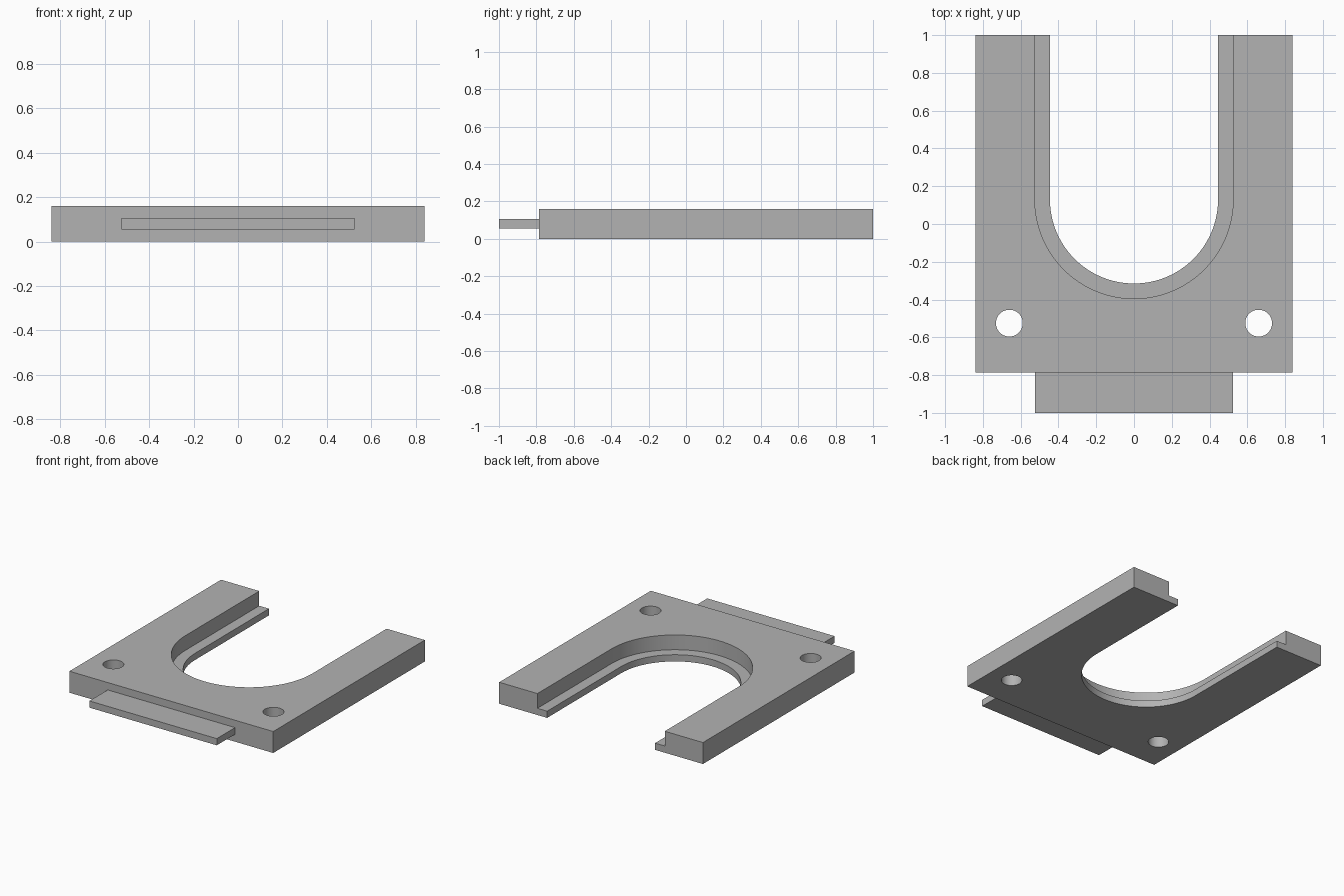
import bpy, bmesh, math

cube = bpy.data.objects.get("Cube")
if cube:
    bpy.data.objects.remove(cube, do_unlink=True)

grey = bpy.data.materials.new("plain grey")
grey.use_nodes = True
grey.diffuse_color = (0.45, 0.45, 0.45, 1)
grey.node_tree.nodes["Principled BSDF"].inputs["Base Color"].default_value = grey.diffuse_color

THICK, LEDGE = 0.16, 0.05
ARC_Y = 0.13


def prism(name, outline, z0, z1):
    """Extrude a flat outline from z0 to z1."""
    bm = bmesh.new()
    face = bm.faces.new([bm.verts.new((x, y, z0)) for x, y in outline])
    top = bmesh.ops.extrude_face_region(bm, geom=[face])["geom"]
    bmesh.ops.translate(bm, vec=(0, 0, z1 - z0),
                        verts=[v for v in top if isinstance(v, bmesh.types.BMVert)])
    bmesh.ops.recalc_face_normals(bm, faces=bm.faces)
    mesh = bpy.data.meshes.new(name)
    bm.to_mesh(mesh)
    bm.free()
    mesh.materials.append(grey)
    obj = bpy.data.objects.new(name, mesh)
    bpy.context.collection.objects.link(obj)
    return obj


def rectangle(half_width, y0, y1):
    return [(-half_width, y0), (half_width, y0), (half_width, y1), (-half_width, y1)]


def arc(cx, cy, r, start, sweep, steps):
    angles = [start + sweep * i / steps for i in range(steps + 1)]
    return [(cx + r * math.cos(a), cy + r * math.sin(a)) for a in angles]


def u_slot(r):
    """Rounded slot, open beyond the back of the plate."""
    return arc(0, ARC_Y, r, math.pi, math.pi, 64) + [(r, 1.2), (-r, 1.2)]


# Main plate and front tongue
plate = prism("fork_plate", rectangle(0.84, -0.785, 1), 0, THICK)
prism("front_tongue", rectangle(0.525, -1, -0.785), 0.055, 0.105)

# Stepped slot and two bolt holes
cutters = [prism("upper_slot_cutter", u_slot(0.525), LEDGE, 0.3),
           prism("lower_slot_cutter", u_slot(0.445), -0.1, 0.25)]
for side in (-1, 1):
    circle = arc(side * 0.66, -0.525, 0.071, 0, math.tau, 48)[:-1]
    cutters.append(prism("bolt_hole_cutter", circle, -0.1, 0.3))

bpy.ops.object.select_all(action="DESELECT")
plate.select_set(True)
bpy.context.view_layer.objects.active = plate
for cutter in cutters:
    cutter.hide_render = True
    cut = plate.modifiers.new("cut", "BOOLEAN")
    cut.operation, cut.solver, cut.object = "DIFFERENCE", "EXACT", cutter
    bpy.ops.object.modifier_apply(modifier=cut.name)
    bpy.data.objects.remove(cutter, do_unlink=True)

# Smooth curved walls, crisp edges
bpy.ops.object.shade_smooth_by_angle(angle=math.radians(30))
